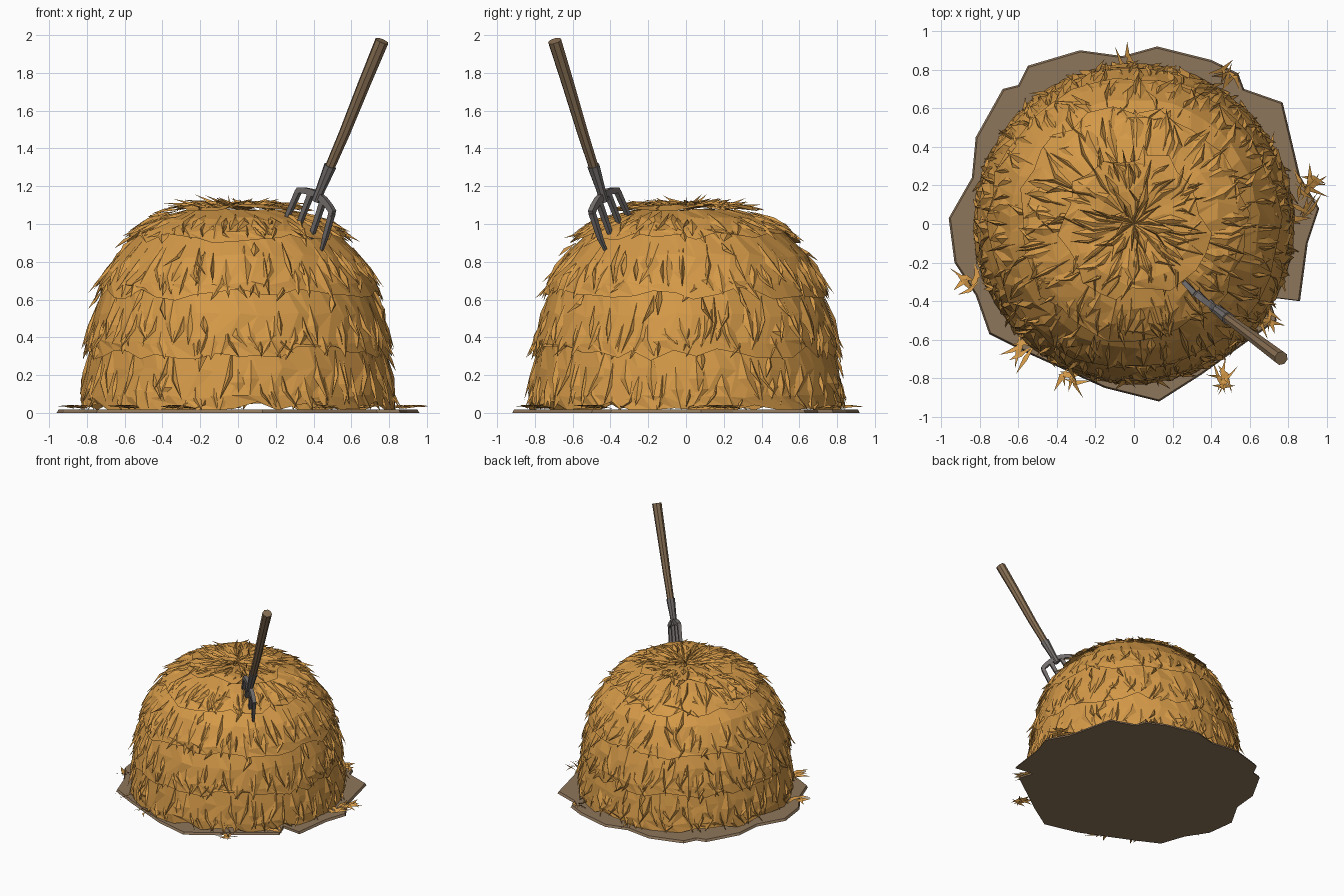
import bpy, math, random
from mathutils import Vector

random.seed(7)
if "Cube" in bpy.data.objects:
    bpy.data.objects.remove(bpy.data.objects["Cube"])


def material(name, colour):
    m = bpy.data.materials.new(name)
    m.use_nodes = True
    m.diffuse_color = (*colour, 1)
    m.node_tree.nodes["Principled BSDF"].inputs["Base Color"].default_value = (*colour, 1)
    return m


STRAW = material("straw", (0.66, 0.32, 0.065))
DIRT = material("dirt", (0.27, 0.18, 0.105))
WOOD = material("wood", (0.24, 0.155, 0.085))
METAL = material("iron", (0.17, 0.155, 0.15))


def add_mesh(name, verts, faces, mat):
    me = bpy.data.meshes.new(name)
    me.from_pydata(verts, [], faces)
    me.materials.append(mat)
    me.update()
    ob = bpy.data.objects.new(name, me)
    bpy.context.collection.objects.link(ob)
    return ob


# Dome profile (radius, height), walked from the crown to the ground
PROFILE = [Vector(p) for p in ((0, 1.08), (.2, 1.09), (.36, 1.06), (.5, .98), (.62, .86),
                               (.7, .7), (.75, .55), (.78, .35), (.8, .15), (.8, 0))]


def on_dome(s, angle, lift=0.0):
    """Point at distance s down the dome, pushed outward by lift."""
    left = max(s, 0)
    for a, b in zip(PROFILE, PROFILE[1:]):
        length = (b - a).length
        if left <= length or b == PROFILE[-1]:
            d = (b - a) / length
            p = a + d * min(left, length) + Vector((-d.y, d.x)) * lift
            break
        left -= length
    return Vector((p.x * math.cos(angle), p.x * math.sin(angle), max(p.y, .015)))


# Each layer of hay: a faceted skirt with a ragged hem, then pointed tufts over it
LAYERS = [("crown", .0, .36, 26), ("upper", .27, .63, 34), ("shoulder", .5, .96, 42),
          ("middle", .86, 1.27, 46), ("lower", 1.15, 1.56, 46)]


def hay_skirt(name, start, end, n):
    rows = [(start, 0), (start + (end - start) * .5, .012), (end - .06, .028), (end, .03)]
    verts, faces = [], []
    for r, (s, lift) in enumerate(rows):
        for i in range(n):
            a = (i + (r % 2) * .5 + random.uniform(-.2, .2)) * math.tau / n
            ragged = random.uniform(-.04, .04) if r == 3 else random.uniform(-.015, .015)
            verts.append(on_dome(s + ragged, a, lift + random.uniform(-.006, .006)))
    for r in range(len(rows) - 1):
        for i in range(n):
            a, b = r * n + i, r * n + (i + 1) % n
            c, d = a + n, b + n
            faces += [(a, c, b), (b, c, d)] if r % 2 else [(a, c, d), (a, d, b)]
    add_mesh(name + "_hay_skirt", verts, faces, STRAW)


def add_tuft(verts, faces, angle, tip, length, width, splay, lean):
    """Folded leaf-shaped blade lying down the dome, its tip lifted off."""
    k = len(verts)
    r = max(on_dome(tip, 0).x, .12)
    mid, half = tip - length * .45, width / r / 2
    verts += [on_dome(tip - length, angle - lean * .3 / r, .004),
              on_dome(mid, angle - half, .016), on_dome(mid, angle, .034),
              on_dome(mid, angle + half, .016),
              on_dome(tip, angle + lean / r, splay)]
    faces += [(k, k + 1, k + 2), (k, k + 2, k + 3), (k + 1, k + 4, k + 2), (k + 2, k + 4, k + 3)]


def hay_tufts(name, end, count):
    verts, faces = [], []
    for i in range(count):
        a = (i + random.uniform(-.4, .4)) * math.tau / count
        fine = i % 3 == 0
        add_tuft(verts, faces, a, end + random.uniform(-.07, .045),
                 random.uniform(.13, .28), random.uniform(.02, .035) if fine else random.uniform(.05, .1),
                 random.uniform(.035, .075) if fine else random.uniform(.025, .05),
                 random.uniform(-.07, .07))
    add_mesh(name + "_hay_tufts", verts, faces, STRAW)


for name, start, end, n in LAYERS:
    hay_skirt(name, start, end, n)
    hay_tufts(name, end, int(n * 2.3))
hay_tufts("whorl", .2, 26)

# Stray tufts scattered between the layers
verts, faces = [], []
for i in range(90):
    add_tuft(verts, faces, random.uniform(0, math.tau), random.uniform(.3, 1.5),
             random.uniform(.1, .2), random.uniform(.02, .05), random.uniform(.03, .055),
             random.uniform(-.06, .06))
add_mesh("stray_hay_tufts", verts, faces, STRAW)

# Trampled dirt patch
RIM = [(.12, .92), (-.06, .87), (-.28, .9), (-.55, .82), (-.6, .72), (-.68, .7), (-.82, .45),
       (-.84, .24), (-.96, .03), (-.93, -.2), (-.82, -.37), (-.75, -.57), (-.55, -.67), (-.15, -.85),
       (.13, -.92), (.35, -.78), (.6, -.6), (.74, -.5), (.7, -.38), (.86, -.4), (.9, -.1), (.96, .08),
       (.86, .25), (.77, .63), (.57, .7), (.54, .78), (.4, .85)]
n = len(RIM)
verts = [(x, y, 0) for x, y in RIM] + [(x * .99, y * .99, .018) for x, y in RIM]
faces = [tuple(reversed(range(n))), tuple(range(n, 2 * n))]
faces += [(i, (i + 1) % n, n + (i + 1) % n, n + i) for i in range(n)]
add_mesh("dirt_patch", verts, faces, DIRT)

# Loose straws fallen around the foot
verts, faces = [], []
for cx, cy, count in ((.47, -.8, 8), (.48, .78, 6), (-.87, -.3, 7), (.9, .2, 9), (.68, -.5, 6),
                      (-.33, -.8, 7), (-.6, -.66, 6), (-.05, .86, 4), (.88, .06, 5)):
    out = math.atan2(cy, cx)
    for i in range(count):
        a = out + random.uniform(-1.3, 1.3)
        d = Vector((math.cos(a), math.sin(a), 0)) * random.uniform(.05, .1)
        side = Vector((-d.y, d.x, 0)).normalized() * random.uniform(.008, .016)
        c = Vector((cx + random.uniform(-.04, .04), cy + random.uniform(-.04, .04), .03))
        bend = side * random.uniform(-2, 2)
        lift = Vector((0, 0, .012))
        k = len(verts)
        verts += [c - d - lift * .6, c + bend - side, c + bend + side + lift, c + d + lift * random.random()]
        faces += [(k, k + 1, k + 2), (k + 1, k + 3, k + 2)]
add_mesh("loose_straws", verts, faces, STRAW)

# Pitchfork frame: shaft axis points up and out, cross axis spans the head
HEADING = Vector((.80, -.60, 0)).normalized()
UP = Vector((0, 0, 1))
SHAFT = (HEADING * .46 + UP * .89).normalized()
CROSS = HEADING * SHAFT.z - UP * SHAFT.dot(HEADING)
FACE = SHAFT.cross(CROSS)
HEAD = Vector((.415, -.435, 1.13))


def fork_point(across, along, out=0.0):
    return HEAD + CROSS * across + SHAFT * along + FACE * out


def tube(name, path, sides, mat, flat=1.0, axis=SHAFT):
    """Loft (point, radius) rings facing along axis, capped at both ends."""
    u = CROSS if axis is SHAFT else SHAFT
    verts, faces = [], []
    for p, r in path:
        for i in range(sides):
            t = (i + .5) * math.tau / sides
            verts.append(p + u * math.cos(t) * r + FACE * math.sin(t) * r * flat)
    for k in range(len(path) - 1):
        for i in range(sides):
            a, b = k * sides + i, k * sides + (i + 1) % sides
            faces.append((a, b, b + sides, a + sides))
    last = (len(path) - 1) * sides
    faces += [tuple(reversed(range(sides))), tuple(range(last, last + sides))]
    return add_mesh(name, verts, faces, mat)


tube("handle", [(fork_point(0, .14), .026), (fork_point(.004, .4), .03),
                (fork_point(0, .7), .034), (fork_point(0, .945), .037)], 8, WOOD)
tube("ferrule", [(fork_point(0, -.01), .024), (fork_point(0, .07), .026),
                 (fork_point(0, .2), .034)], 8, METAL)
# Arched crossbar
tube("crossbar", [(fork_point(x, .025 - 2.2 * x * x), .024) for x in
                  (-.135, -.1, -.05, 0, .05, .1, .135)], 4, METAL, .9, CROSS)
# Four tapering tines
for label, x in zip(("right_outer", "right_inner", "left_inner", "left_outer"), (-.125, -.045, .045, .125)):
    tube(label + "_tine", [(fork_point(x * 1.1, -.27, .03), .006), (fork_point(x * 1.1, -.16, .012), .017),
                           (fork_point(x, .01 - 1.5 * x * x), .02)], 4, METAL)
